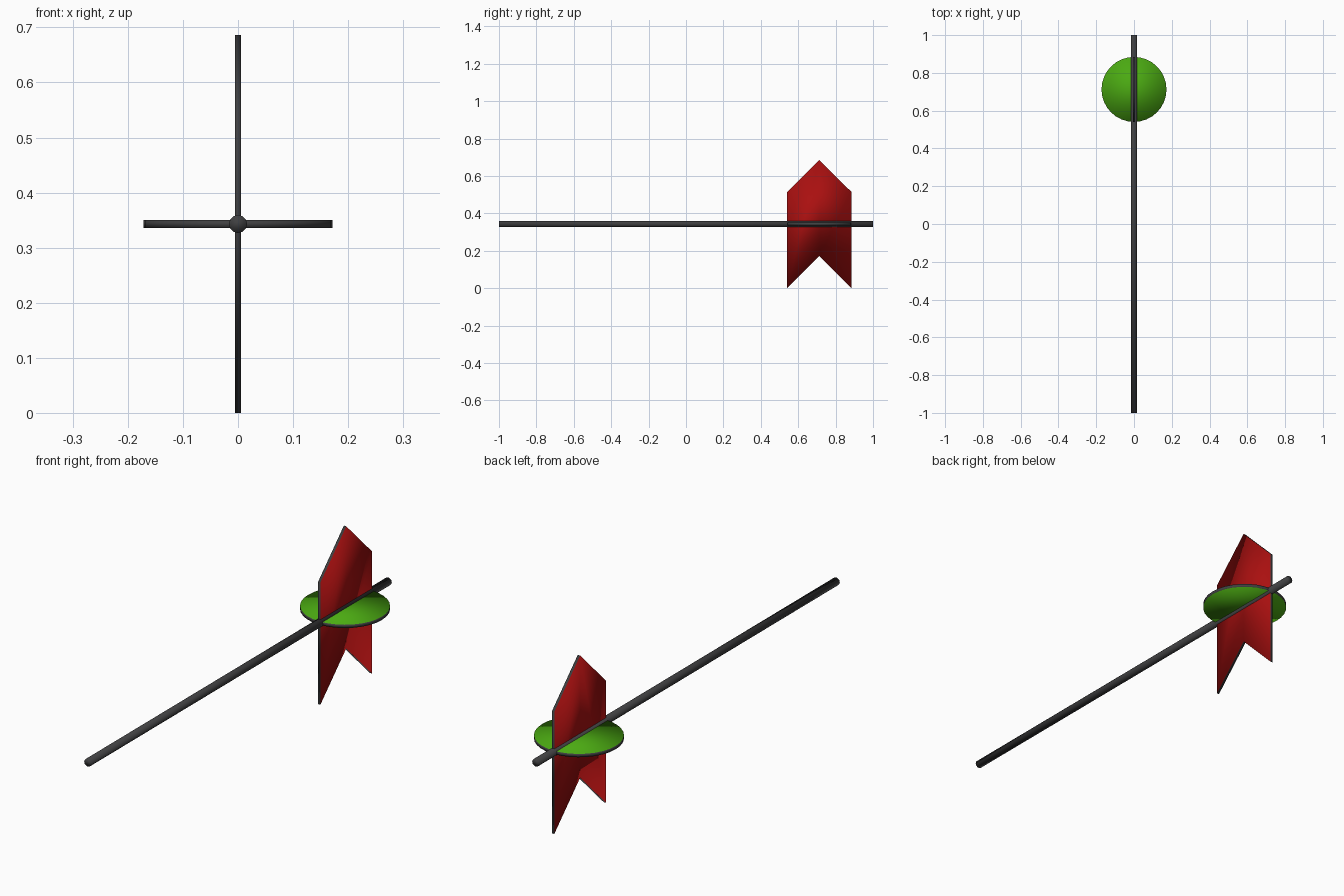
import bpy, bmesh
from math import sin, cos, pi, radians
from mathutils import Matrix, Vector

if "Cube" in bpy.data.objects:
    bpy.data.objects.remove(bpy.data.objects["Cube"])

AXIS_Z = 0.343    # height of the shaft
FLETCH_Y = 0.7125  # centre of the fletching
R = 0.172         # half width of the fletching


def material(name, rgb):
    m = bpy.data.materials.new(name)
    m.use_nodes = True
    m.diffuse_color = (*rgb, 1)
    bsdf = m.node_tree.nodes["Principled BSDF"]
    bsdf.inputs["Base Color"].default_value = (*rgb, 1)
    bsdf.inputs["Roughness"].default_value = 0.6
    return m


grey = material("dark grey", (0.05, 0.05, 0.052))
red = material("red", (0.40, 0.005, 0.005))
green = material("green", (0.07, 0.40, 0.006))


def add_object(name, bm, mats):
    bmesh.ops.recalc_face_normals(bm, faces=bm.faces)
    for f in bm.faces:
        f.smooth = True
    mesh = bpy.data.meshes.new(name)
    bm.to_mesh(mesh)
    bm.free()
    for m in mats:
        mesh.materials.append(m)
    ob = bpy.data.objects.new(name, mesh)
    bpy.context.collection.objects.link(ob)
    return ob


def plate(name, outline, normal, thickness, face_mat):
    """Extrude an outline along normal: grey rim, coloured broad faces."""
    n = Vector(normal)
    bm = bmesh.new()
    base = bm.faces.new([bm.verts.new(Vector(p) - n * thickness / 2) for p in outline])
    ext = bmesh.ops.extrude_face_region(bm, geom=[base], use_keep_orig=True)
    verts = [v for v in ext["geom"] if isinstance(v, bmesh.types.BMVert)]
    bmesh.ops.translate(bm, vec=n * thickness, verts=verts)
    bm.normal_update()
    for f in bm.faces:
        f.material_index = 1 if abs(f.normal.dot(n)) > 0.9 else 0
    return add_object(name, bm, [grey, face_mat])


# Shaft running front to back
bm = bmesh.new()
bmesh.ops.create_cone(bm, cap_ends=True, segments=12, radius1=0.0165, radius2=0.0165,
                      depth=2, matrix=Matrix.Translation((0, 0, AXIS_Z))
                      @ Matrix.Rotation(radians(90), 4, "X"))
add_object("shaft", bm, [grey])

# Upright fin: pointed top, notched bottom
profile = [(-1, 1), (0, 2), (1, 1), (1, -2), (0, -1), (-1, -2)]
plate("upright_fin", [(0, FLETCH_Y + a * R, AXIS_Z + b * R * 0.997) for a, b in profile],
      (1, 0, 0), 0.011, red)

# Flat round fin
N = 32
circle = [(R * cos(2 * pi * i / N), FLETCH_Y + R * sin(2 * pi * i / N), AXIS_Z)
          for i in range(N)]
plate("round_fin", circle, (0, 0, 1), 0.014, green)
